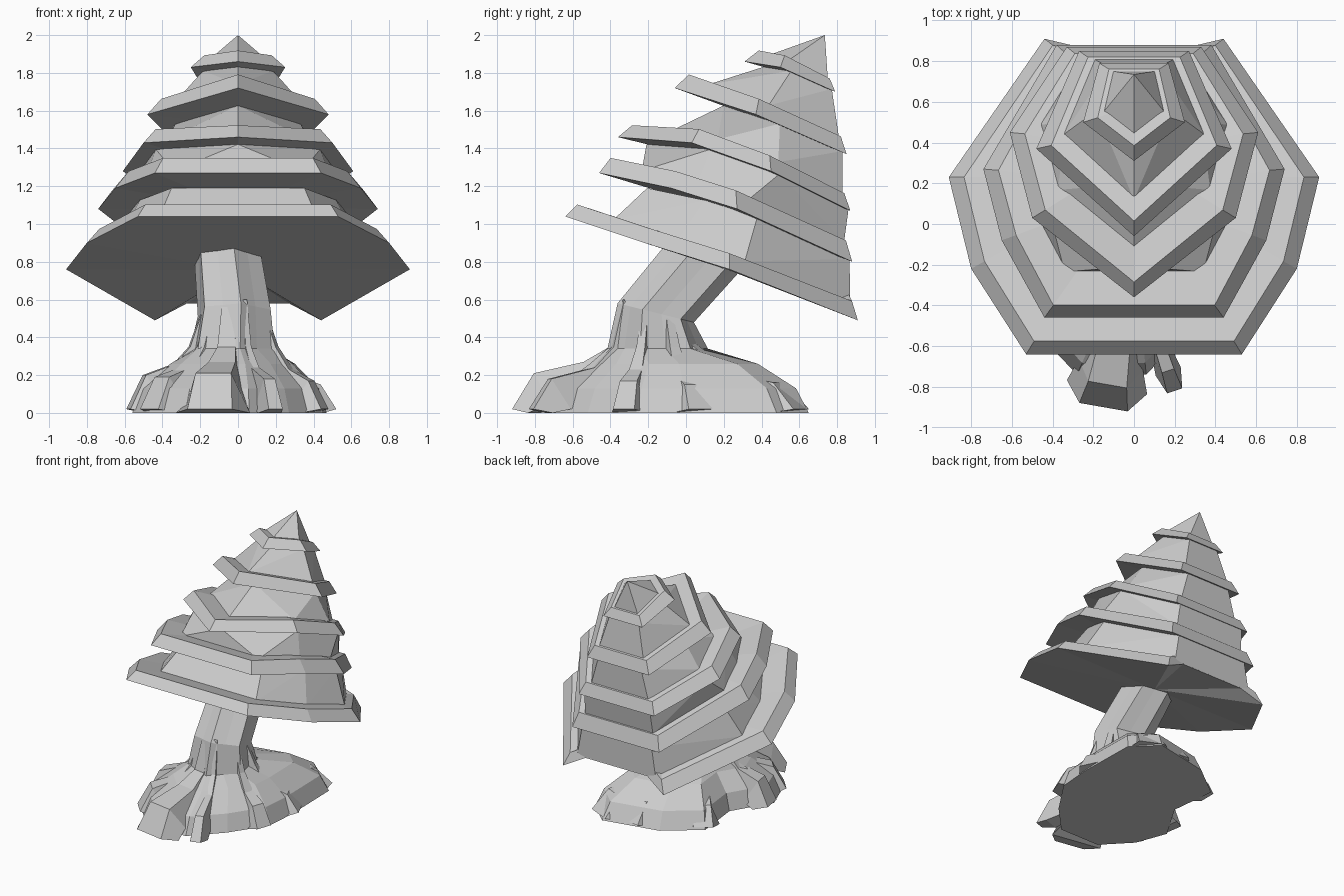
import bpy, bmesh, math
from mathutils import Vector

old = bpy.data.objects.get("Cube")
if old:
    bpy.data.objects.remove(old, do_unlink=True)

grey = bpy.data.materials.new("plain grey")
grey.use_nodes = True
grey.diffuse_color = (0.6, 0.6, 0.6, 1)
grey.node_tree.nodes["Principled BSDF"].inputs["Base Color"].default_value = grey.diffuse_color


def finish(name, bm):
    bmesh.ops.recalc_face_normals(bm, faces=bm.faces)
    mesh = bpy.data.meshes.new(name)
    bm.to_mesh(mesh)
    bm.free()
    mesh.materials.append(grey)
    obj = bpy.data.objects.new(name, mesh)
    bpy.context.collection.objects.link(obj)


def mean(points):
    return sum(points, Vector()) / len(points)


def loft(name, rings):
    """Skin equal-length rings and close both ends with fans."""
    bm = bmesh.new()
    rows = [[bm.verts.new(p) for p in ring] for ring in rings]
    n = len(rows[0])
    for a, b in zip(rows, rows[1:]):
        for i in range(n):
            j = (i + 1) % n
            bm.faces.new((a[i], a[j], b[j], b[i]))
    for row, ring in ((rows[0], rings[0]), (rows[-1], rings[-1])):
        hub = bm.verts.new(mean(ring))
        for i in range(n):
            bm.faces.new((row[i], row[(i + 1) % n], hub))
    finish(name, bm)


def hull(name, points):
    bm = bmesh.new()
    for p in points:
        bm.verts.new(p)
    res = bmesh.ops.convex_hull(bm, input=bm.verts[:])
    spare = {g for g in res["geom_interior"] + res["geom_unused"]
             if isinstance(g, bmesh.types.BMVert)}
    bmesh.ops.delete(bm, geom=list(spare), context='VERTS')
    finish(name, bm)


def mirrored(half):
    """Full ring from its +x half, listed front to back."""
    right = [Vector(p) for p in half]
    left = [Vector((-p.x, p.y, p.z)) for p in reversed(right) if p.x > 0]
    return right + left


def rim_top(ring, rise):
    """Upper edge of a tier: pulled inward and lifted, more so at the back."""
    c = mean(ring)
    out = []
    for p in ring:
        d = Vector((c.x - p.x, c.y - p.y, 0)).normalized()
        d.y *= 0.5 if p.y > c.y else 1
        lift = rise + 0.025 * (p.y - c.y)
        out.append(p + d * 0.075 + Vector((0, 0, lift)))
    return out


def shrink(ring, s, lift=0):
    """Scale toward the back of the ring, where the cones sit."""
    back = max(ring, key=lambda p: p.y)
    pivot = Vector((0, back.y - 0.07, back.z + 0.02))
    return [pivot + (p - pivot) * s + Vector((0, 0, lift)) for p in ring]


# Foliage tiers, lowest first: rim height, how wide the cone below
# meets the tier, and the lower edge
tiers = [
    ("lowest_tier", 0.085, 0, [(.53, -.64, 1.04), (.8, -.22, .9), (.91, .23, .76),
                               (.44, .91, .49), (.27, .87, .58)]),
    ("second_tier", 0.095, .8, [(.44, -.46, 1.27), (.65, -.08, 1.19), (.74, .27, 1.08),
                                (.38, .88, .8)]),
    ("third_tier", 0.08, .87, [(0, -.36, 1.46), (.5, .03, 1.43), (.61, .45, 1.28),
                               (.33, .87, 1.07)]),
    ("fourth_tier", 0.085, .69, [(0, -.06, 1.72), (.48, .37, 1.58), (.27, .85, 1.37)]),
    ("top_tier", 0.065, .74, [(0, .31, 1.86), (.25, .5, 1.83), (.17, .79, 1.7)]),
]
rings = [mirrored(half) for *_, half in tiers]
for i, (name, rise, _, _) in enumerate(tiers):
    top = rim_top(rings[i], rise)
    loft(name, [rings[i], top])
    # Cone reaching up under the next tier
    foot = shrink(top, 0.86, -0.01)
    if i + 1 < len(tiers):
        head = shrink(rings[i + 1], tiers[i + 1][2], 0.01)
    else:
        head = [Vector((0, 0.735, 2))]
    hull(name.replace("tier", "cone"), foot + head)


# Leaning trunk on a spreading root mound
def trunk_ring(x, y, z, rx, ry, tilt=0):
    ring = []
    for k in range(12):
        a = math.radians(30 * k + 10)
        r = 1.08 if k % 2 else 0.92
        dy = ry * r * math.sin(a)
        ring.append(Vector((x + rx * r * math.cos(a), y + dy, z - tilt * dy)))
    return ring


outline = [(.47, 0), (.46, .48), (.28, .65), (-.16, .56), (-.42, .36), (-.38, 0),
           (-.56, -.3), (-.47, -.54), (-.28, -.74), (.06, -.74), (.27, -.52), (.45, -.25)]


def mound_ring(scale, z):
    return [Vector((x * scale, (y + .1) * scale - .1, z)) for x, y in outline]


loft("trunk", [mound_ring(1, 0), mound_ring(.91, .13), mound_ring(.64, .26),
               trunk_ring(-.03, -.15, .34, .22, .25),
               trunk_ring(-.02, -.16, .53, .19, .19, .25),
               trunk_ring(-.07, .2, .95, .165, .19, .35)])

# Roots that start on the trunk and run out along the ground
hub = Vector((-.02, -.16, 0))


def root(name, tip_x, tip_y, width, height=0.2, start=0.52):
    out = Vector((tip_x, tip_y, 0)) - hub
    length = out.length
    out.normalize()
    side = Vector((-out.y, out.x, 0))
    stations = [(.18, start, .3), (.24, .35, .4), (max(.32, .5 * length), height + .06, .6),
                (.85 * length, height, .8), (length, .02, 1)]
    sections = []
    for r, z, w in stations:
        w *= width / 2
        crest = hub + out * r + Vector((0, 0, z))
        low = hub + out * (r - .1) + Vector((0, 0, max(0, z - .16)))
        sections.append([low - side * w, crest - side * w * .6,
                         crest + side * w * .6, low + side * w])
    loft(name, sections)


root("front_root", -.15, -.9, .4, .21, .56)
root("front_left_root", .2, -.82, .13, .18, .6)
root("front_right_root", -.47, -.57, .24, .19)
root("right_root", -.58, -.25, .24, .2)
root("back_right_root", -.41, .37, .24, .15, .45)
root("back_root", .08, .6, .28, .16, .4)
root("back_left_root", .34, .61, .32, .16, .4)
root("left_root", .49, .08, .24, .15, .5)
root("left_front_root", .46, -.33, .2, .17)
